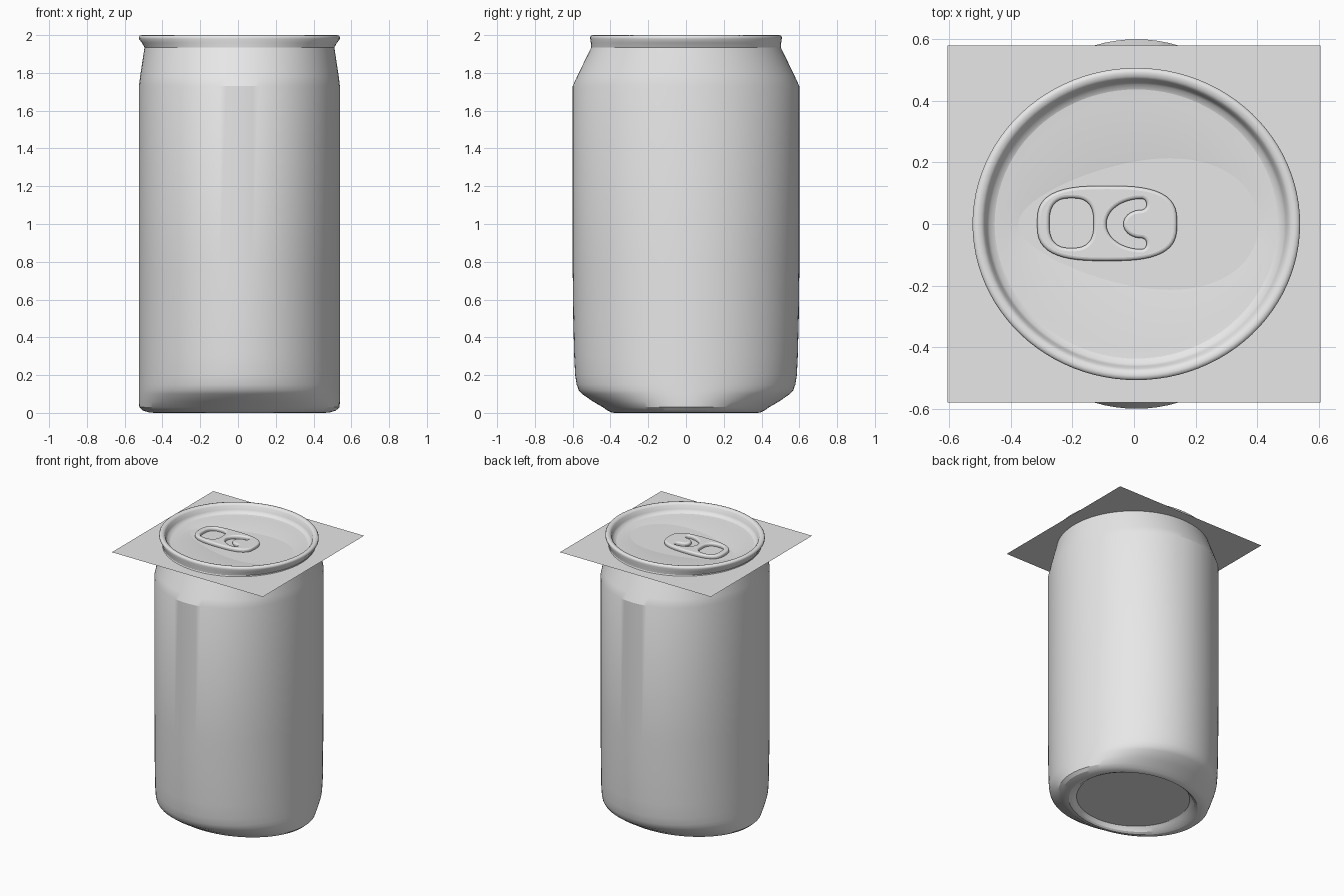
import bpy, bmesh, math

if "Cube" in bpy.data.objects:
    bpy.data.objects.remove(bpy.data.objects["Cube"])

SEG = 96
OFF = 0.0075          # the can sits slightly right of centre
SHEET_Z = 1.928

metal = bpy.data.materials.new("plain_light_grey")
metal.diffuse_color = (0.8, 0.8, 0.8, 1)
metal.use_nodes = True
metal.node_tree.nodes["Principled BSDF"].inputs["Base Color"].default_value = metal.diffuse_color


def finish(ob, angle):
    ob.data.materials.append(metal)
    ob.data.shade_smooth()
    ob.data.set_sharp_from_angle(angle=math.radians(angle))


def ellipse(z, rx, ry):
    return [(OFF + rx * math.cos(2 * math.pi * i / SEG),
             ry * math.sin(2 * math.pi * i / SEG), z) for i in range(SEG)]


def loft(name, loops, cap_start=False, angle=30):
    bm = bmesh.new()
    rings = [[bm.verts.new(p) for p in loop] for loop in loops]
    for a, b in zip(rings, rings[1:]):
        for i in range(SEG):
            j = (i + 1) % SEG
            bm.faces.new((a[i], a[j], b[j], b[i]))
    if cap_start:
        bm.faces.new(rings[0][::-1])
    me = bpy.data.meshes.new(name)
    bm.to_mesh(me)
    bm.free()
    ob = bpy.data.objects.new(name, me)
    bpy.context.collection.objects.link(ob)
    finish(ob, angle)
    return ob


# can wall: recessed base, foot, side, tapered neck (z, x radius, y radius)
wall = [(0.04, 0.38, 0.36), (0.03, 0.395, 0.365), (0.01, 0.42, 0.37),
        (0.0, 0.45, 0.38), (0.003, 0.48, 0.395), (0.012, 0.51, 0.415),
        (0.03, 0.53, 0.44), (0.06, 0.532, 0.492), (0.10, 0.532, 0.55),
        (0.12, 0.532, 0.568), (0.15, 0.532, 0.579), (0.20, 0.532, 0.587),
        (0.30, 0.532, 0.592), (0.50, 0.532, 0.597), (0.75, 0.532, 0.6),
        (1.73, 0.532, 0.6), (1.78, 0.526, 0.577), (1.935, 0.5025, 0.502)]
loft("can_body", [ellipse(*p) for p in wall], cap_start=True, angle=24)

# rim: flared lip rolled over into the inner wall
rim = [(1.935, 0.5025, 0.502), (1.96, 0.517, 0.504), (1.98, 0.532, 0.507),
       (1.99, 0.532, 0.507), (1.998, 0.527, 0.502), (2.0, 0.515, 0.492),
       (1.997, 0.502, 0.479), (1.988, 0.493, 0.47), (1.96, 0.486, 0.463),
       (1.945, 0.477, 0.454), (1.938, 0.46, 0.437)]
loft("can_rim", [ellipse(*p) for p in rim], angle=50)


# lid: gently dished down to a drop-shaped panel
def drop(z, k):
    pts = []
    for i in range(SEG):
        t = 2 * math.pi * i / SEG
        c, s = math.cos(t), math.sin(t)
        pts.append((0.015 + 0.38 * k * c, s * k * (0.2 + 0.06 * c), z))
    return pts


loft("can_lid", [ellipse(1.938, 0.46, 0.437), ellipse(1.935, 0.43, 0.40),
                 drop(1.929, 1.05), drop(1.926, 0.98)], angle=50)

# thin flat sheet cutting through the top of the can
bpy.ops.mesh.primitive_plane_add(size=1, location=(0, 0, SHEET_Z))
sheet = bpy.context.object
sheet.name = "flat_sheet"
sheet.scale = (1.21, 1.16, 1)
sheet.data.materials.append(metal)


# pull tab: rounded plate with a finger hole and a C-shaped slot
def rounded(cx, cy, rx, ry, e, n=48):
    def f(v):
        return math.copysign(abs(v) ** (2 / e), v)
    return [(cx + rx * f(math.cos(2 * math.pi * i / n)),
             cy + ry * f(math.sin(2 * math.pi * i / n))) for i in range(n)]


def arc(cx, cy, rx, ry, a0, a1, n):
    return [(cx + rx * math.cos(math.radians(a0 + (a1 - a0) * i / n)),
             cy + ry * math.sin(math.radians(a0 + (a1 - a0) * i / n)))
            for i in range(n + 1)]


slot = (arc(0.025, 0, 0.115, 0.082, 90, 270, 24)
        + arc(0.025, -0.064, 0.016, 0.018, -80, 80, 6)
        + arc(0.025, 0, 0.06, 0.046, 270, 90, 18)
        + arc(0.025, 0.064, 0.016, 0.018, -80, 80, 6))
cu = bpy.data.curves.new("pull_tab", 'CURVE')
cu.dimensions = '2D'
cu.fill_mode = 'BOTH'
for pts in (rounded(-0.0875, 0.002, 0.2275, 0.122, 2.9),
            rounded(-0.203, 0.003, 0.072, 0.081, 2.7), slot):
    sp = cu.splines.new('POLY')
    sp.points.add(len(pts) - 1)
    for p, (x, y) in zip(sp.points, pts):
        p.co = (x, y, 0, 1)
    sp.use_cyclic_u = True
cu.extrude = 0.004
cu.bevel_depth = 0.011
cu.bevel_resolution = 3
cu.offset = -0.011
tmp = bpy.data.objects.new("tab_curve", cu)
bpy.context.collection.objects.link(tmp)
bpy.context.view_layer.update()
me = bpy.data.meshes.new_from_object(tmp.evaluated_get(bpy.context.evaluated_depsgraph_get()))
bpy.data.objects.remove(tmp)
me.materials.clear()
tab = bpy.data.objects.new("pull_tab", me)
tab.location = (0, 0, 1.937)
bpy.context.collection.objects.link(tab)
finish(tab, 40)
